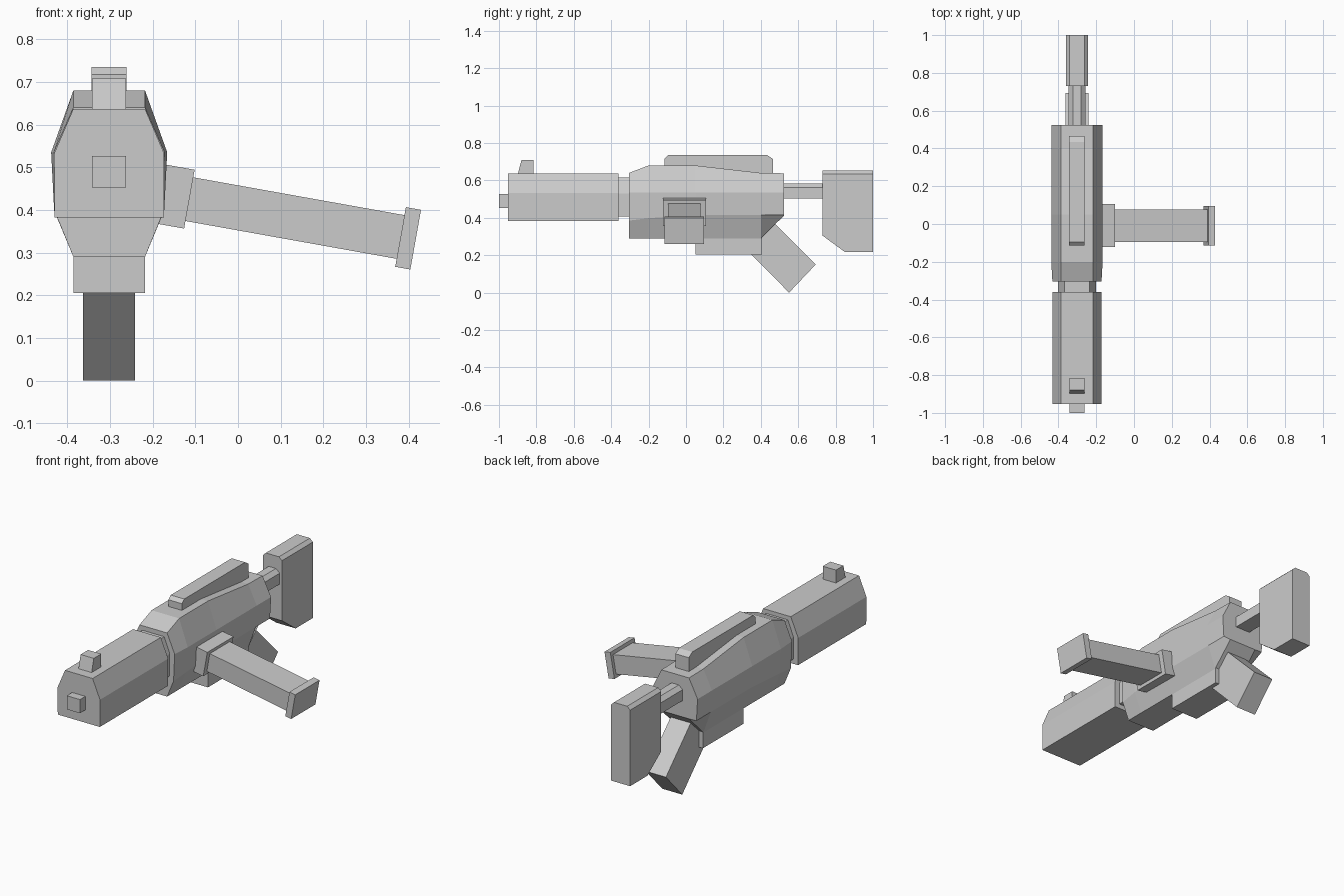
import bpy, bmesh, math
from mathutils import Vector

if "Cube" in bpy.data.objects:
    bpy.data.objects.remove(bpy.data.objects["Cube"])

CX = -0.302  # centre line of the gun


def skin(name, rings):
    """Closed mesh through equal-length rings of 3D points."""
    bm = bmesh.new()
    loops = [[bm.verts.new(p) for p in ring] for ring in rings]
    n = len(loops[0])
    for a, b in zip(loops, loops[1:]):
        for i in range(n):
            j = (i + 1) % n
            bm.faces.new((a[i], a[j], b[j], b[i]))
    bm.faces.new(loops[0])
    bm.faces.new(loops[-1])
    bmesh.ops.recalc_face_normals(bm, faces=bm.faces)
    mesh = bpy.data.meshes.new(name)
    bm.to_mesh(mesh)
    bm.free()
    ob = bpy.data.objects.new(name, mesh)
    bpy.context.collection.objects.link(ob)
    return ob


def loft(name, sections):
    """Sections (y, half outline of (half_width, z)) mirrored about the centre line."""
    rings = []
    for y, half in sections:
        right = [(CX + w, y, z) for w, z in half]
        left = [(CX - w, y, z) for w, z in reversed(half)]
        rings.append(right + left)
    return skin(name, rings)


def plate(name, profile, hw):
    """Side profile of (y, z) points, extruded across x."""
    return skin(name, [[(CX + s * hw, y, z) for y, z in profile] for s in (-1, 1)])


# Barrel shroud, neck and muzzle
shroud = [(0.084, 0.637), (0.129, 0.532), (0.128, 0.382)]
loft("barrel_shroud", [(-0.953, shroud), (-0.36, shroud)])
neck = [(0.066, 0.615), (0.100, 0.53), (0.100, 0.408)]
loft("neck", [(-0.38, neck), (-0.28, neck)])
muzzle = [(0.04, 0.527), (0.04, 0.452)]
loft("muzzle", [(-1.0, muzzle), (-0.94, muzzle)])
plate("front_sight", [(-0.9, 0.63), (-0.88, 0.708), (-0.815, 0.708), (-0.815, 0.63)], 0.04)


# Main body: y, top z, mid half width, low edge z, bottom z
def body_half(zt, w, zl, zb):
    return [(0.084, zt), (w, 0.535), (w - 0.007, zl), (0.084, zb)]


loft("body", [(y, body_half(*v)) for y, *v in (
    (-0.305, 0.640, 0.130, 0.385, 0.290),
    (-0.200, 0.680, 0.136, 0.398, 0.290),
    (0.050, 0.680, 0.136, 0.415, 0.290),
    (0.400, 0.640, 0.136, 0.415, 0.290),
    (0.525, 0.638, 0.136, 0.415, 0.413))])

# Top rail
plate("top_rail", [(-0.115, 0.63), (-0.115, 0.717), (-0.095, 0.735),
                   (0.435, 0.735), (0.465, 0.715), (0.465, 0.63)], 0.041)

# Magazine block and rear grip
plate("magazine", [(0.05, 0.205), (0.05, 0.32), (0.405, 0.32), (0.405, 0.205)], 0.084)
plate("rear_grip", [(0.433, 0.41), (0.693, 0.15), (0.551, 0.0), (0.28, 0.275)], 0.061)

# Stock and its rod
rod = [(0.022, 0.583), (0.045, 0.563), (0.045, 0.503)]
loft("stock_rod", [(0.5, rod), (0.75, rod)])
loft("stock", [(y, [(0.04, 0.652), (0.058, 0.635), (0.058, zb)])
               for y, zb in ((0.73, 0.305), (0.85, 0.217), (1.0, 0.217))])

# Side handle, drooping about 10 degrees: blocks placed along one slanted axis
angle = math.radians(-10.15)
along = Vector((math.cos(angle), 0, math.sin(angle)))
across = Vector((-along.z, 0, along.x))
start = Vector((-0.177, 0, 0.4365))
for name, d0, d1, h, y0, y1 in (
        ("handle_flange", -0.02, 0.064, 0.070, -0.122, 0.106),
        ("handle_bar", 0.05, 0.575, 0.052, -0.095, 0.077),
        ("handle_cap", 0.567, 0.603, 0.071, -0.115, 0.096)):
    corners = [start + along * d + across * s for d, s in
               ((d0, -h), (d1, -h), (d1, h), (d0, h))]
    skin(name, [[(c.x, y, c.z) for c in corners] for y in (y0, y1)])
